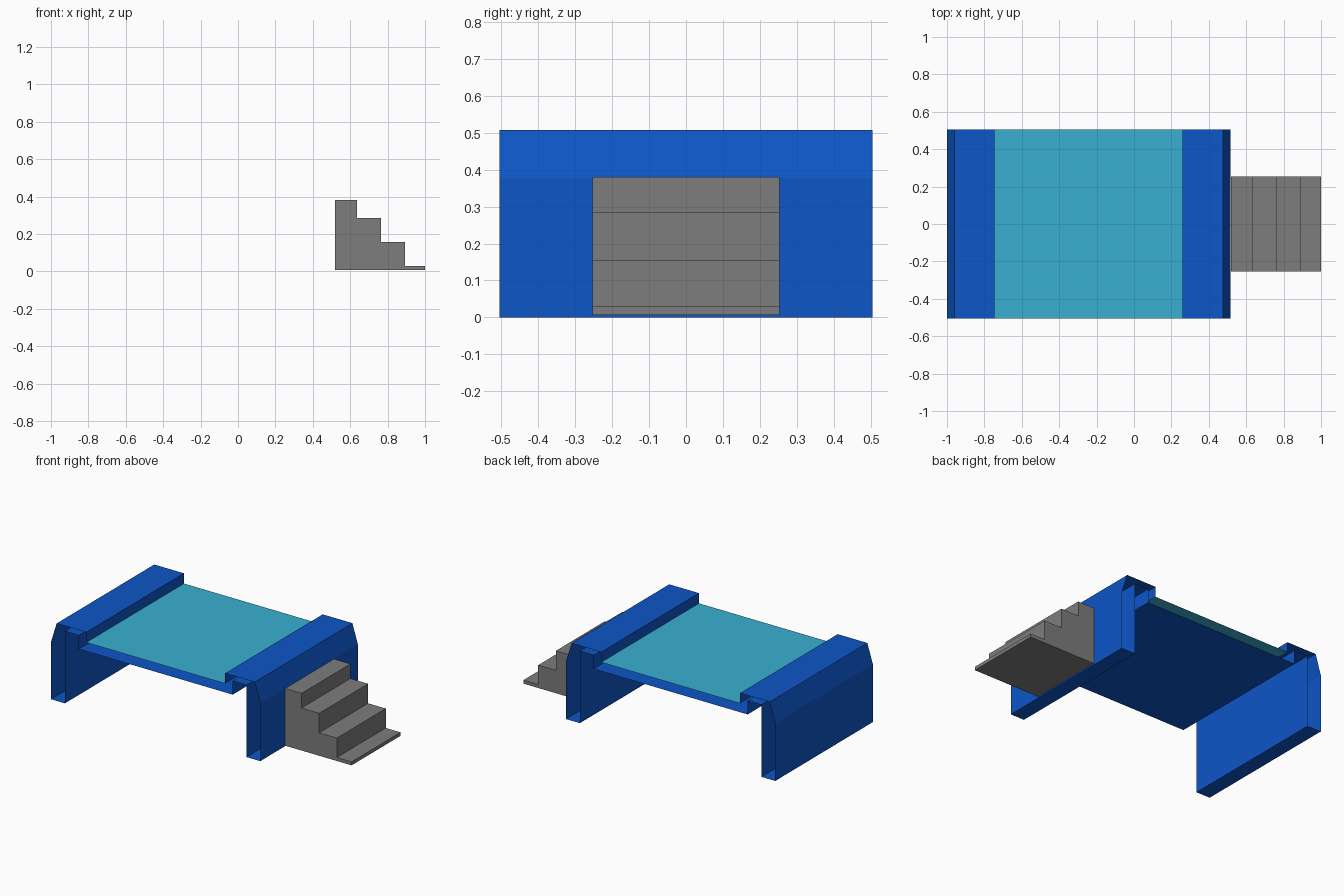
import bpy
import bmesh

if "Cube" in bpy.data.objects:
    bpy.data.objects.remove(bpy.data.objects["Cube"])


def material(name, rgb):
    m = bpy.data.materials.new(name)
    m.diffuse_color = (*rgb, 1.0)
    m.use_nodes = True
    m.node_tree.nodes["Principled BSDF"].inputs["Base Color"].default_value = m.diffuse_color
    return m


def extrude_profile(name, profile, y0, y1, mat, closed=False):
    """Sweep an xz profile along y; closed profiles get end caps."""
    bm = bmesh.new()
    a = [bm.verts.new((x, y0, z)) for x, z in profile]
    b = [bm.verts.new((x, y1, z)) for x, z in profile]
    n = len(profile)
    for i in range(n if closed else n - 1):
        j = (i + 1) % n
        bm.faces.new((a[i], a[j], b[j], b[i]))
    if closed:
        bm.faces.new(a[::-1])
        bm.faces.new(b)
        bmesh.ops.recalc_face_normals(bm, faces=bm.faces[:])
    mesh = bpy.data.meshes.new(name)
    bm.to_mesh(mesh)
    bm.free()
    mesh.materials.append(mat)
    obj = bpy.data.objects.new(name, mesh)
    bpy.context.collection.objects.link(obj)
    return obj


blue = material("pool_blue", (0.004, 0.093, 0.578))
teal = material("water_teal", (0.042, 0.429, 0.631))
grey = material("step_grey", (0.205, 0.205, 0.205))

CX = -0.2425   # centre of the pool body
HALF = 0.505   # half length along y

# Pool shell: open-ended folded sheet; left half profile, then mirrored
left = [(-0.745, 0.44), (-0.745, 0.507), (-0.96, 0.507), (-1.0, 0.378),
        (-1.0, 0.0), (-0.90, 0.0), (-0.90, 0.472), (-0.80, 0.472),
        (-0.80, 0.382)]
right = [(2 * CX - x, z) for x, z in reversed(left)]
extrude_profile("pool_shell", left + right, -HALF, HALF, blue)

# Water sheet between the lips
extrude_profile("water", [(0.26, 0.44), (-0.745, 0.44)], -HALF, HALF, teal)

# Solid steps against the outer wall
steps = [(0.518, 0.006), (0.518, 0.38)]
z = 0.38
for x, z_next in ((0.637, 0.284), (0.765, 0.156), (0.893, 0.029), (1.0, 0.006)):
    steps += [(x, z), (x, z_next)]
    z = z_next
extrude_profile("steps", steps, -0.253, 0.253, grey, closed=True)
